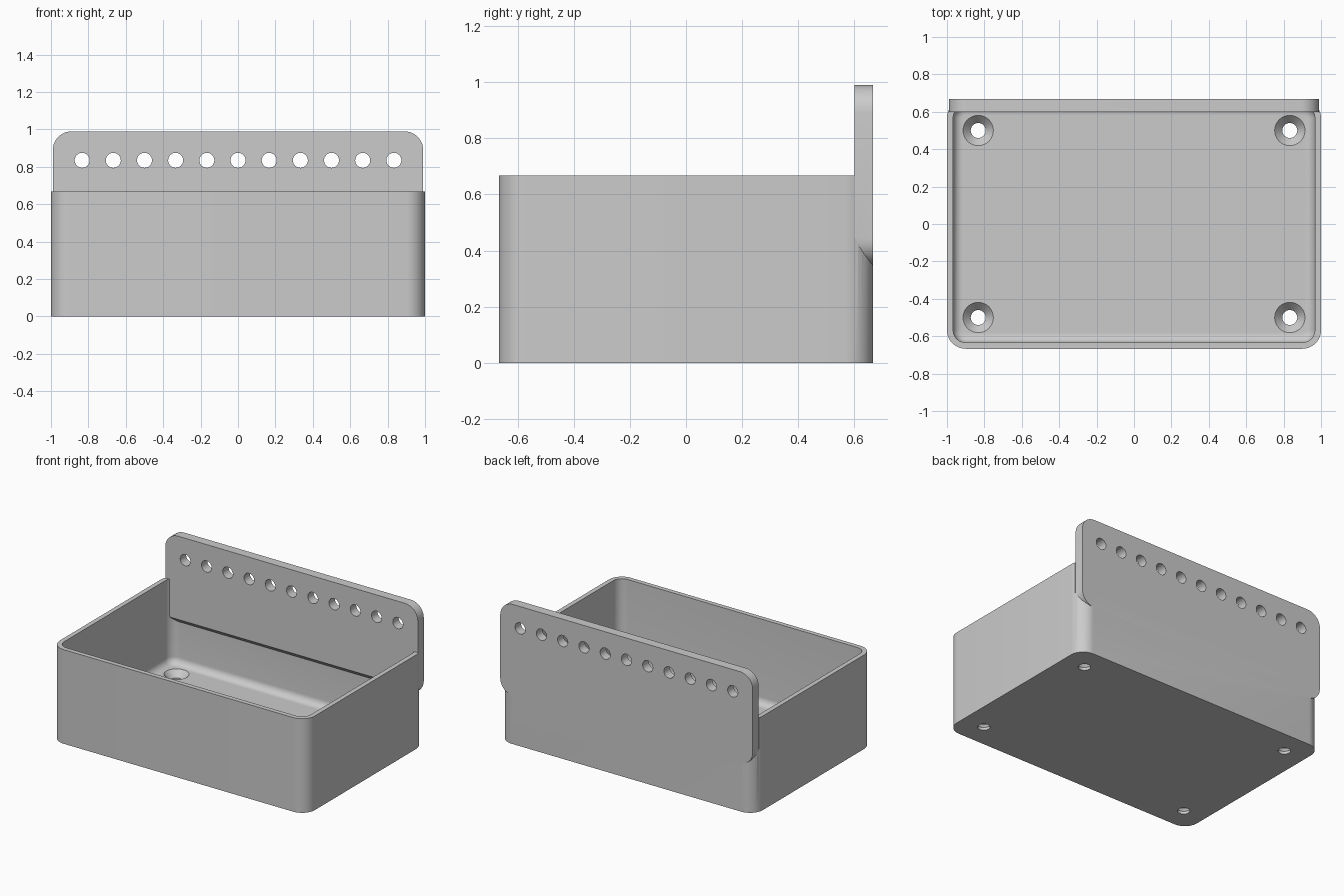
import bpy, bmesh
from math import sin, cos, pi, radians

if "Cube" in bpy.data.objects:
    bpy.data.objects.remove(bpy.data.objects["Cube"], do_unlink=True)

HALF_X, HALF_Y, HEIGHT = 1.0, 0.667, 0.667
WALL, FLOOR, CORNER, FILLET = 0.033, 0.065, 0.1, 0.05
PLATE_FRONT, PLATE_BOTTOM, PLATE_TOP = 0.6, 0.343, 0.99
LEDGE = 0.4  # height where the inner back wall steps in

grey = bpy.data.materials.new("grey_plastic")
grey.use_nodes = True
grey.diffuse_color = (0.6, 0.6, 0.6, 1)
grey.node_tree.nodes["Principled BSDF"].inputs["Base Color"].default_value = grey.diffuse_color


def rounded_rect(hx, hy, r, steps=10):
    """Outline of a rounded rectangle, counter-clockwise."""
    pts = []
    for q, (sx, sy) in enumerate([(1, 1), (-1, 1), (-1, -1), (1, -1)]):
        for i in range(steps + 1):
            a = (q + i / steps) * pi / 2
            pts.append((sx * (hx - r) + r * cos(a), sy * (hy - r) + r * sin(a)))
    return pts


def circle(r, sides=40):
    return [(r * cos(2 * pi * i / sides), r * sin(2 * pi * i / sides)) for i in range(sides)]


def loft(name, rings, place=lambda x, y, z: (x, y, z)):
    """Closed solid through (outline, height) rings of equal point count."""
    bm = bmesh.new()
    loops = [[bm.verts.new(place(x, y, z)) for x, y in pts] for pts, z in rings]
    for low, high in zip(loops, loops[1:]):
        for i in range(len(low)):
            j = (i + 1) % len(low)
            bm.faces.new((low[i], low[j], high[j], high[i]))
    bm.faces.new(loops[0][::-1])
    bm.faces.new(loops[-1])
    bmesh.ops.recalc_face_normals(bm, faces=bm.faces)
    mesh = bpy.data.meshes.new(name)
    bm.to_mesh(mesh)
    bm.free()
    mesh.materials.append(grey)
    obj = bpy.data.objects.new(name, mesh)
    bpy.context.collection.objects.link(obj)
    return obj


def side_prism(name, profile, half_width):
    """Prism along x from a (y, z) profile."""
    return loft(name, [(profile, -half_width), (profile, half_width)],
                lambda y, z, x: (x, y, z))


def combine(target, tool, operation):
    """Apply a boolean and discard the tool."""
    mod = target.modifiers.new("boolean", 'BOOLEAN')
    mod.operation, mod.solver, mod.object = operation, 'EXACT', tool
    bpy.context.view_layer.objects.active = target
    bpy.ops.object.modifier_apply(modifier=mod.name)
    bpy.data.objects.remove(tool, do_unlink=True)


# Outer box with rounded vertical corners, cut back where the plate stands
outline = rounded_rect(HALF_X, HALF_Y, CORNER)
tray = loft("tray", [(outline, 0), (outline, HEIGHT)])
seat = PLATE_BOTTOM + CORNER
combine(tray, side_prism("plate_seat", [(PLATE_FRONT, seat), (1, seat), (1, 1), (PLATE_FRONT, 1)],
                         1.2), 'DIFFERENCE')

# Tall back plate with rounded corners
mid = (PLATE_TOP + PLATE_BOTTOM) / 2
outline = rounded_rect(0.99, (PLATE_TOP - PLATE_BOTTOM) / 2, CORNER)
plate = loft("back_plate", [(outline, PLATE_FRONT), (outline, HALF_Y)],
             lambda x, y, z: (x, z, mid + y))
combine(tray, plate, 'UNION')

# Cavity with a filleted floor, stepping in above the sloped ledge at the back
rings = []
for i in range(9):
    a = i / 8 * pi / 2
    inset = WALL + FILLET * (1 - sin(a))
    rings.append((rounded_rect(HALF_X - inset, HALF_Y - inset, CORNER - inset),
                  FLOOR + FILLET * (1 - cos(a))))
rings.append((rings[-1][0], 1.3))
cavity = loft("cavity", rings)
ledge = [(PLATE_FRONT, LEDGE), (0.7, LEDGE - 0.1), (0.7, 1.5), (PLATE_FRONT, 1.5)]
combine(cavity, side_prism("ledge", ledge, 1.2), 'DIFFERENCE')
combine(tray, cavity, 'DIFFERENCE')

# Row of holes through the plate
for i in range(-5, 6):
    hole = loft("plate_hole", [(circle(0.04), 0.5), (circle(0.04), 0.8)],
                lambda x, y, z: (x + i / 6, z, 0.835 + y))
    combine(tray, hole, 'DIFFERENCE')

# Countersunk screw holes in the floor
for sx in (-1, 1):
    for sy in (-1, 1):
        profile = [(0.04, -0.1), (0.04, 0.02), (0.081, FLOOR), (0.081, 0.15)]
        screw = loft("screw_hole", [(circle(r), z) for r, z in profile],
                     lambda x, y, z: (x + sx * 0.833, y + sy * 0.5, z))
        combine(tray, screw, 'DIFFERENCE')

# Smooth rounded surfaces, keep hard edges
bpy.ops.object.select_all(action='DESELECT')
tray.select_set(True)
bpy.context.view_layer.objects.active = tray
bpy.ops.object.shade_smooth_by_angle(angle=radians(30))
